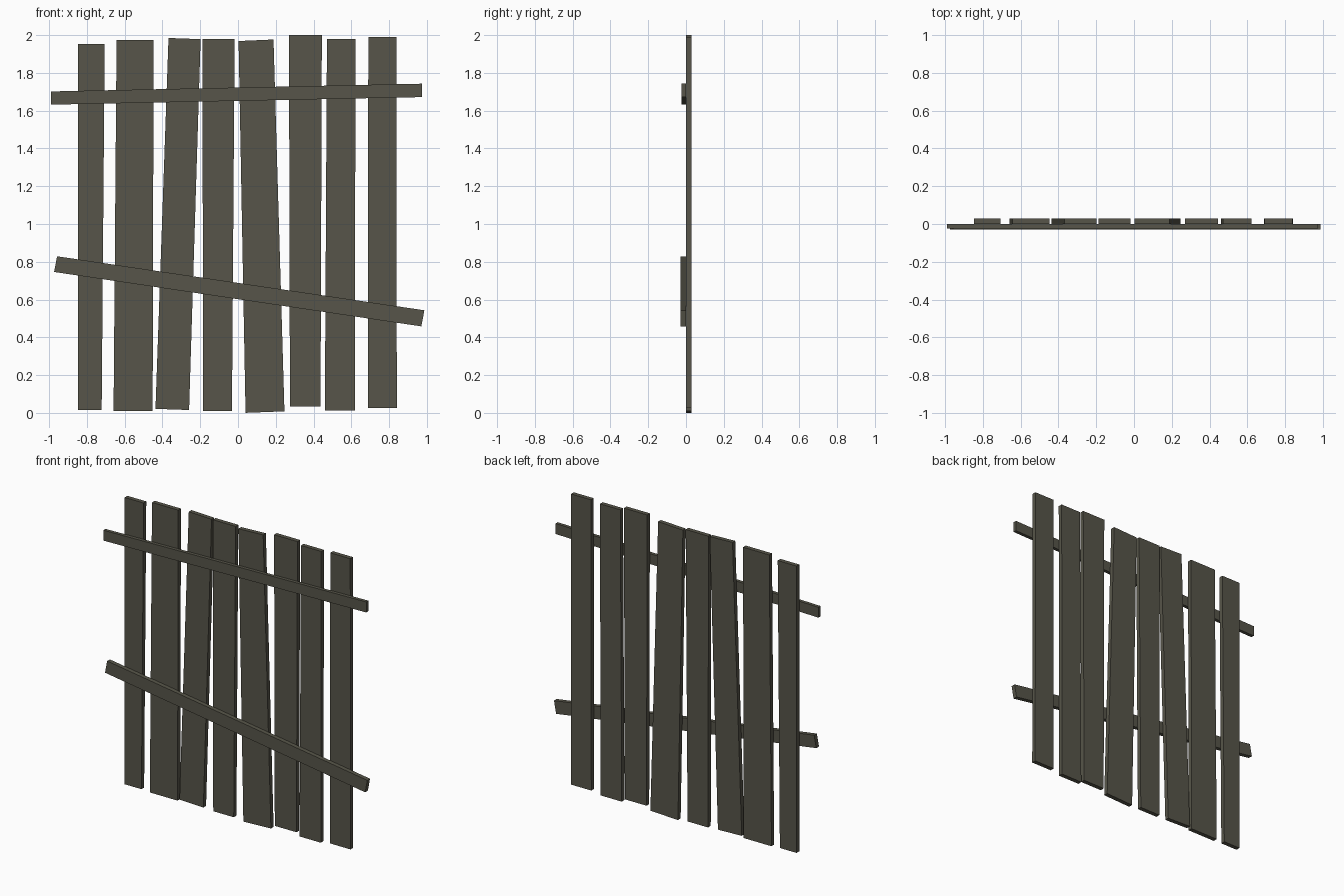
import bpy

wood = bpy.data.materials.new("weathered_wood")
wood.diffuse_color = (0.095, 0.091, 0.067, 1)


def board(name, corners, y0, y1):
    """Extrude a four-cornered front outline (x, z) from y0 to y1."""
    verts = [(x, y, z) for y in (y0, y1) for x, z in corners]
    faces = [(0, 1, 2, 3), (7, 6, 5, 4)]
    faces += [(i, i + 4, (i + 1) % 4 + 4, (i + 1) % 4) for i in range(4)]
    mesh = bpy.data.meshes.new(name)
    mesh.from_pydata(verts, [], faces)
    mesh.materials.append(wood)
    obj = bpy.data.objects.new(name, mesh)
    bpy.context.collection.objects.link(obj)


# Upright planks: bottom left/right x, top left/right x, bottom z, top z, end tilt
planks = [
    (-0.847, -0.722, -0.847, -0.706, 0.015, 1.953, 0.0),
    (-0.659, -0.452, -0.643, -0.447, 0.010, 1.974, 0.0),
    (-0.437, -0.259, -0.368, -0.198, 0.018, 1.982, -0.003),
    (-0.185, -0.032, -0.188, -0.018, 0.010, 1.979, 0.0),
    (0.040, 0.246, 0.003, 0.188, 0.004, 1.973, 0.004),
    (0.275, 0.437, 0.270, 0.444, 0.034, 2.000, 0.0),
    (0.460, 0.619, 0.471, 0.622, 0.012, 1.981, 0.0),
    (0.688, 0.841, 0.690, 0.839, 0.026, 1.990, 0.0),
]
for i, (bl, br, tl, tr, zb, zt, t) in enumerate(planks):
    board(f"plank_{i + 1}",
          [(bl, zb - t), (br, zb + t), (tr, zt + t), (tl, zt - t)], 0.0, 0.029)

# Crooked cross rails nailed to the front
board("upper_rail", [(-0.990, 1.632), (0.975, 1.672),
                     (0.975, 1.743), (-0.990, 1.702)], -0.023, 0.0)
board("lower_rail", [(-0.974, 0.746), (0.971, 0.458),
                     (0.987, 0.543), (-0.958, 0.829)], -0.029, 0.0)
